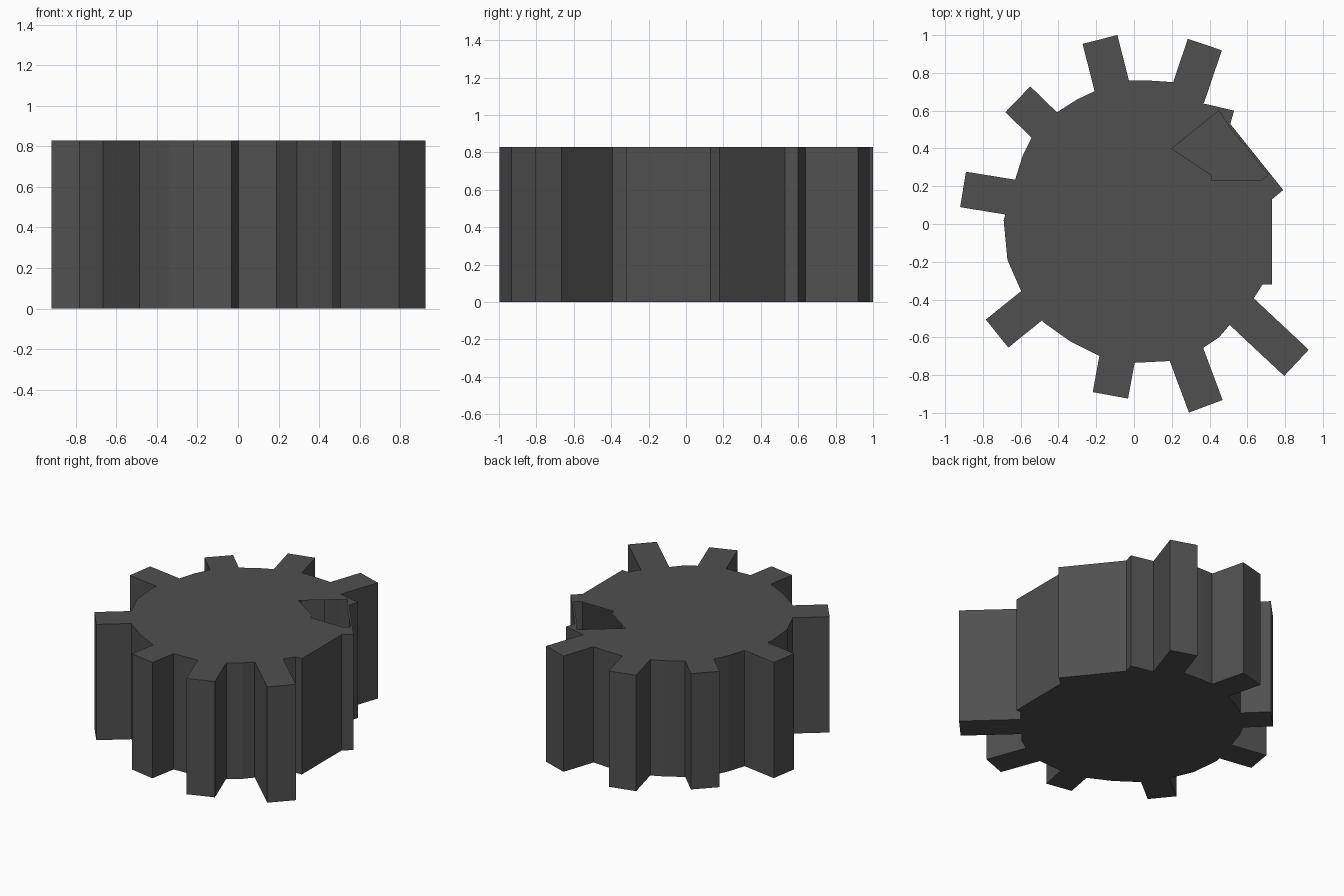
import bpy, bmesh
from mathutils import Vector

if "Cube" in bpy.data.objects:
    bpy.data.objects.remove(bpy.data.objects["Cube"])

H = 0.83  # overall thickness

# dark grey metal
metal = bpy.data.materials.new("dark_metal")
metal.diffuse_color = (0.08, 0.08, 0.08, 1)
metal.use_nodes = True
metal.node_tree.nodes["Principled BSDF"].inputs["Base Color"].default_value = metal.diffuse_color


def finish(bm, name):
    bmesh.ops.recalc_face_normals(bm, faces=bm.faces[:])
    me = bpy.data.meshes.new(name)
    bm.to_mesh(me)
    bm.free()
    me.materials.append(metal)
    ob = bpy.data.objects.new(name, me)
    bpy.context.collection.objects.link(ob)
    return ob


def loop(bm, pts, z):
    vs = [bm.verts.new((x, y, z)) for x, y in pts]
    es = [bm.edges.new((vs[i], vs[(i + 1) % len(vs)])) for i in range(len(vs))]
    return vs, es


def walls(bm, a, b):
    n = len(a)
    for i in range(n):
        j = (i + 1) % n
        bm.faces.new((a[i], a[j], b[j], b[i]))


# worn hub outline, counter-clockwise from the right flat
hub = [(0.73, -0.32), (0.73, 0.13), (0.79, 0.18), (0.51, 0.53), (0.53, 0.60),
       (0.36, 0.64), (0.36, 0.69), (0.22, 0.75), (0.07, 0.76), (-0.02, 0.76),
       (-0.13, 0.74), (-0.30, 0.66), (-0.41, 0.59), (-0.54, 0.46),
       (-0.59, 0.36), (-0.64, 0.20), (-0.69, 0.02), (-0.67, -0.19),
       (-0.60, -0.35), (-0.48, -0.52), (-0.34, -0.62), (-0.18, -0.70),
       (0.0, -0.735), (0.20, -0.725), (0.36, -0.66), (0.45, -0.60),
       (0.51, -0.53), (0.63, -0.40), (0.68, -0.32)]
# broken opening in the top cap
hole = [(0.20, 0.40), (0.41, 0.26), (0.41, 0.23), (0.67, 0.23),
        (0.71, 0.26), (0.50, 0.52), (0.45, 0.60)]

# hollow hub
bm = bmesh.new()
low, _ = loop(bm, hub, 0)
top, e_top = loop(bm, hub, H)
_, e_hole = loop(bm, hole, H)
walls(bm, low, top)
bm.faces.new(low[::-1])
bmesh.ops.triangle_fill(bm, use_beauty=True, use_dissolve=False,
                        edges=e_top + e_hole, normal=(0, 0, 1))
finish(bm, "gear_hub")

# uneven teeth: root middle, tip middle
teeth = [((-0.11, 0.70), (-0.18, 0.977)), ((0.28, 0.67), (0.375, 0.95)),
         ((-0.45, 0.50), (-0.615, 0.66)), ((-0.64, 0.14), (-0.905, 0.183)),
         ((-0.52, -0.415), (-0.725, -0.58)), ((-0.085, -0.69), (-0.125, -0.907)),
         ((0.27, -0.67), (0.38, -0.965)), ((0.55, -0.445), (0.86, -0.735))]
for k, (r, t) in enumerate(teeth):
    r, t = Vector(r), Vector(t)
    d = (t - r).normalized()
    s = Vector((-d.y, d.x)) * 0.095
    pts = [r + s, r - s, t - s, t + s]
    bm = bmesh.new()
    a, _ = loop(bm, pts, 0)
    b, _ = loop(bm, pts, H)
    walls(bm, a, b)
    bm.faces.new(a[::-1])
    bm.faces.new(b)
    finish(bm, f"tooth_{k + 1}")
